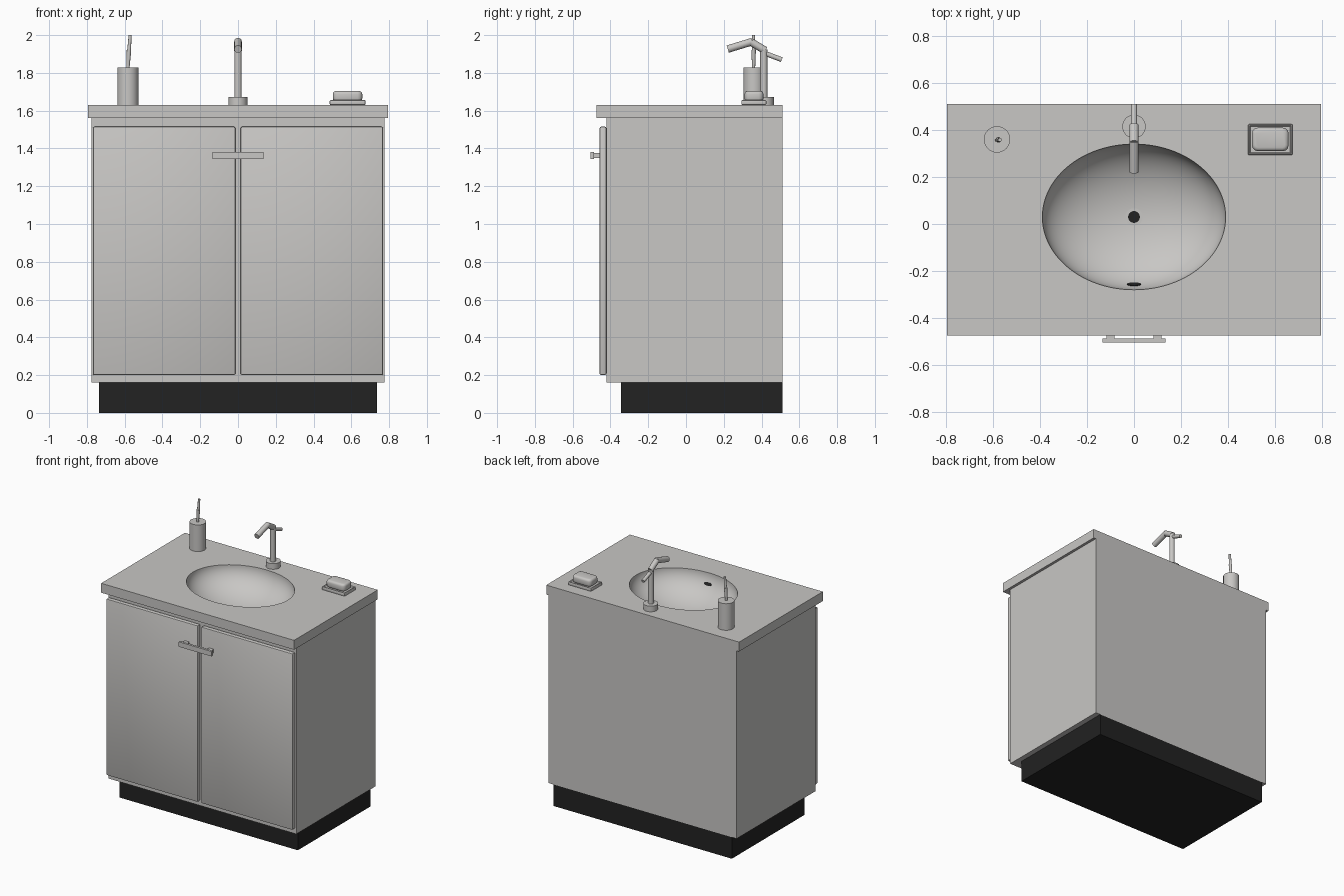
import bpy, bmesh, math
from mathutils import Vector

if "Cube" in bpy.data.objects:
    bpy.data.objects.remove(bpy.data.objects["Cube"])


def material(name, rgb):
    m = bpy.data.materials.new(name)
    m.diffuse_color = (*rgb, 1)
    m.use_nodes = True
    m.node_tree.nodes["Principled BSDF"].inputs["Base Color"].default_value = m.diffuse_color
    return m


GREY = material("warm_grey", (0.58, 0.57, 0.555))
BLACK = material("black", (0.016, 0.016, 0.016))


def make(name, bm, mat, smooth=False):
    me = bpy.data.meshes.new(name)
    bm.to_mesh(me)
    bm.free()
    ob = bpy.data.objects.new(name, me)
    bpy.context.collection.objects.link(ob)
    me.materials.append(mat)
    if smooth:
        bpy.ops.object.select_all(action='DESELECT')
        ob.select_set(True)
        bpy.context.view_layer.objects.active = ob
        bpy.ops.object.shade_smooth_by_angle(angle=math.radians(35))
    return ob


def box_bm(lo, hi, bevel=0, seg=2):
    bm = bmesh.new()
    bmesh.ops.create_cube(bm, size=1)
    for v in bm.verts:
        v.co = [(a + b) / 2 + c * (b - a) for a, b, c in zip(lo, hi, v.co)]
    if bevel:
        bmesh.ops.bevel(bm, geom=bm.edges[:], offset=bevel, segments=seg,
                        profile=0.5, affect='EDGES')
    return bm


def box(name, lo, hi, mat=GREY, bevel=0, seg=2):
    return make(name, box_bm(lo, hi, bevel, seg), mat, bevel > 0)


def rod(name, a, b, r, r2=None, mat=GREY, n=32):
    a, b = Vector(a), Vector(b)
    bm = bmesh.new()
    bmesh.ops.create_cone(bm, cap_ends=True, segments=n, radius1=r,
                          radius2=r if r2 is None else r2, depth=(b - a).length)
    ob = make(name, bm, mat, True)
    ob.location = (a + b) / 2
    ob.rotation_mode = 'QUATERNION'
    ob.rotation_quaternion = (b - a).to_track_quat('Z', 'Y')
    return ob


# plinth and cabinet (cabinet open on top, under the counter)
box("plinth", (-0.735, -0.345, 0), (0.735, 0.51, 0.16), BLACK)
bm = box_bm((-0.775, -0.42, 0.16), (0.775, 0.51, 1.56))
bmesh.ops.delete(bm, geom=[f for f in bm.faces if f.normal.z > 0.9], context='FACES')
make("cabinet", bm, GREY)

# two doors with the shared pull bar
for side, x0, x1 in (("left", -0.768, -0.014), ("right", 0.014, 0.768)):
    box(side + "_door", (x0, -0.457, 0.2), (x1, -0.422, 1.515), GREY, 0.008)
box("handle_bar", (-0.135, -0.505, 1.345), (0.135, -0.488, 1.382))
for side, x in (("left", -0.1), ("right", 0.1)):
    box(side + "_handle_post", (x - 0.018, -0.49, 1.35), (x + 0.018, -0.455, 1.377))

# countertop with an oval opening
CY, RX, RY, TOP, DEPTH, N = 0.03, 0.39, 0.31, 1.63, 0.2, 96
counter = box("countertop", (-0.795, -0.475, 1.56), (0.795, 0.51, TOP))
cutter = rod("opening_cutter", (0, CY, 1.4), (0, CY, 1.8), 1, n=N)
cutter.scale = (RX, RY, 1)
cutter.rotation_quaternion = (1, 0, 0, 0)
cutter.hide_render = True
mod = counter.modifiers.new("opening", 'BOOLEAN')
mod.object, mod.operation, mod.solver = cutter, 'DIFFERENCE', 'EXACT'
bpy.context.view_layer.objects.active = counter
bpy.ops.object.modifier_apply(modifier=mod.name)
bpy.data.objects.remove(cutter)

# sink bowl: half ellipsoid
bm = bmesh.new()
rings = []
for i in range(24):
    t = math.pi / 2 * i / 24
    rings.append([bm.verts.new((RX * math.cos(t) * math.cos(a),
                                CY + RY * math.cos(t) * math.sin(a),
                                TOP - DEPTH * math.sin(t)))
                  for a in (math.tau * j / N for j in range(N))])
for r0, r1 in zip(rings, rings[1:]):
    for j in range(N):
        k = (j + 1) % N
        bm.faces.new((r0[j], r0[k], r1[k], r1[j]))
bm.faces.new(rings[-1])
make("sink_bowl", bm, GREY, True)

# drain and overflow slot
bot = TOP - DEPTH
rod("drain_ring", (0, CY, bot - 0.005), (0, CY, bot + 0.005), 0.037)
rod("drain_hole", (0, CY, bot), (0, CY, bot + 0.007), 0.025, mat=BLACK)
p = Vector((0, CY - RY * 0.93, TOP - DEPTH * 0.368))
nrm = Vector((0, 0.93 / RY, 0.368 / DEPTH)).normalized()
slot = rod("overflow_slot", p - nrm * 0.003, p + nrm * 0.004, 1, mat=BLACK)
slot.rotation_mode = 'XYZ'
slot.rotation_euler = (-math.atan2(nrm.y, nrm.z), 0, 0)
slot.scale = (0.03, 0.012, 1)

# tap
rod("tap_base", (0, 0.415, 1.63), (0, 0.415, 1.672), 0.05)
rod("tap_stem", (0, 0.412, 1.67), (0, 0.412, 1.925), 0.019)
rod("tap_neck", (0, 0.42, 1.918), (0, 0.345, 1.963), 0.02)
rod("tap_spout", (0, 0.352, 1.966), (0, 0.221, 1.926), 0.02)
rod("tap_lever", (0, 0.4, 1.91), (0, 0.507, 1.87), 0.013)

# brush cup with brush
rod("brush_cup", (-0.583, 0.36, 1.63), (-0.583, 0.36, 1.828), 0.056)
rod("brush_grip", (-0.583, 0.358, 1.82), (-0.577, 0.358, 1.92), 0.008, 0.012, n=16)
rod("brush_head", (-0.577, 0.358, 1.915), (-0.571, 0.358, 2.0), 0.01, 0.008, n=16)

# soap dish with raised rim, and soap
bm = box_bm((0.485, 0.293, 1.63), (0.675, 0.425, 1.656), 0.006)
top = max(bm.faces, key=lambda f: f.calc_center_median().z + f.calc_area())
bmesh.ops.inset_region(bm, faces=[top], thickness=0.006)
for v in top.verts:
    v.co.z -= 0.008
make("soap_dish", bm, GREY, True)
bm = box_bm((0.502, 0.31, 1.648), (0.658, 0.41, 1.704))
bmesh.ops.bevel(bm, geom=[e for e in bm.edges if abs(e.verts[0].co.z - e.verts[1].co.z) > 0.01],
                offset=0.025, segments=3, profile=0.5, affect='EDGES')
bmesh.ops.bevel(bm, geom=[e for e in bm.edges if abs(e.verts[0].co.z - e.verts[1].co.z) < 0.01],
                offset=0.016, segments=3, profile=0.5, affect='EDGES')
make("soap", bm, GREY, True)
